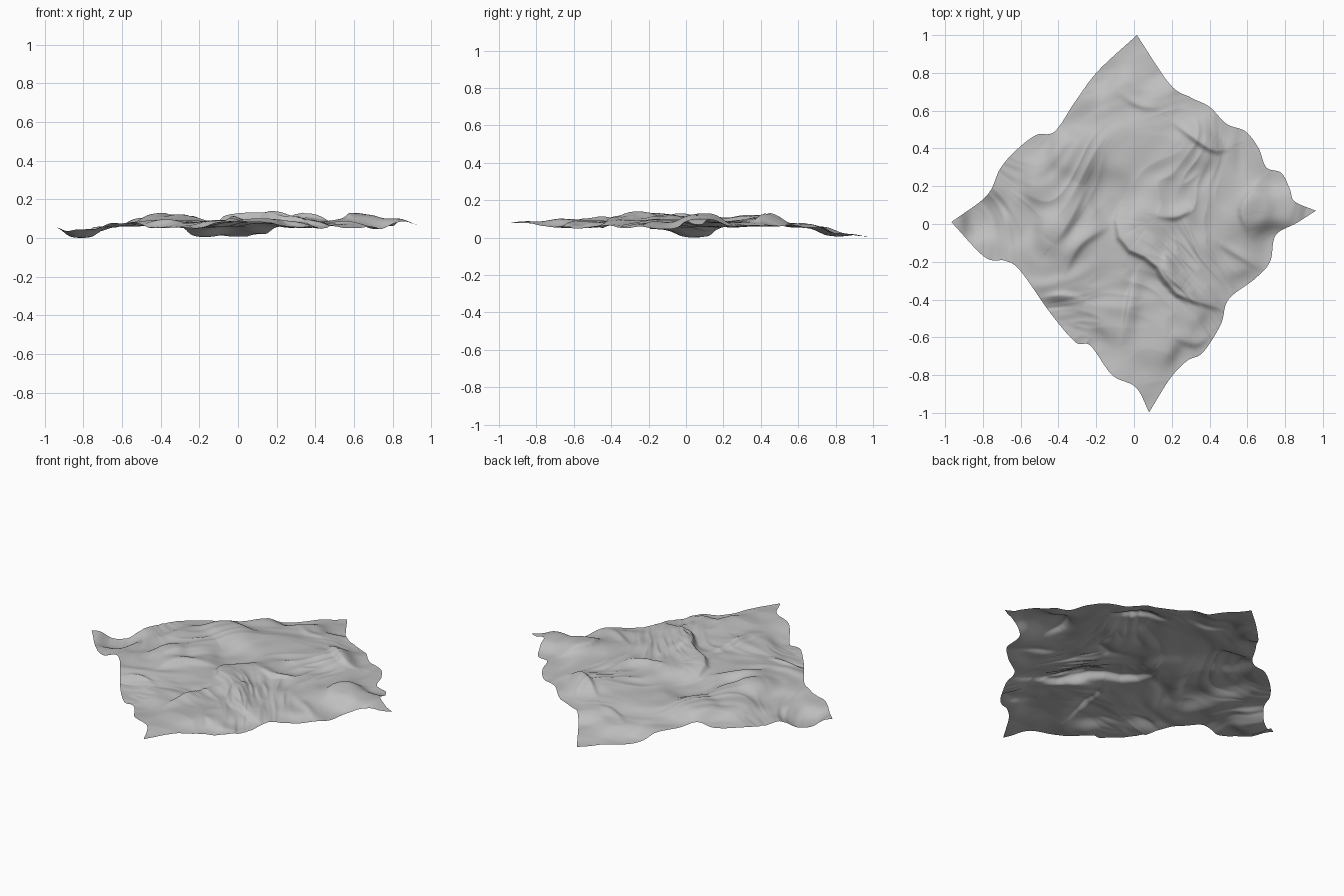
import bpy, math
from mathutils import Vector, noise

if "Cube" in bpy.data.objects:
    bpy.data.objects.remove(bpy.data.objects["Cube"])

N = 260  # grid divisions across the cloth

# Wavy borders of the cloth, corner to corner, seen from the top
SOUTH, EAST, NORTH, WEST = (.08, -.997), (.963, .07), (.015, 1), (-.967, .01)
S_E = [SOUTH, (.19, -.82), (.28, -.725), (.365, -.68), (.46, -.53), (.5, -.4), (.64, -.29),
       (.72, -.2), (.75, -.06), (.86, .005), EAST]
W_N = [WEST, (-.78, .15), (-.71, .29), (-.63, .385), (-.52, .47), (-.42, .49),
       (-.31, .65), (-.19, .81), NORTH]
S_W = [SOUTH, (.01, -.865), (-.115, -.8), (-.23, -.645), (-.31, -.625), (-.44, -.475),
       (-.6, -.25), (-.68, -.195), (-.79, -.175), WEST]
E_N = [EAST, (.85, .12), (.825, .185), (.78, .27), (.7, .3), (.66, .4), (.59, .49), (.49, .53),
       (.4, .62), (.3, .67), (.19, .74), NORTH]

# Broad swells and hollows: x, y, height
SWELLS = [
    (-.97, .01, .062), (-.82, .04, .012), (-.78, -.17, .05), (-.7, .25, .06), (-.6, 0, .06),
    (-.6, -.2, .08), (-.52, .46, .06), (-.45, .2, .11), (-.35, .37, .13), (-.42, -.05, .12),
    (-.3, .05, .09), (-.3, .6, .06), (-.18, .81, .02), (.015, 1, .02), (.1, .85, .03),
    (-.05, .68, .065), (.15, .6, .08), (.3, .66, .06), (0, .4, .085), (-.12, .13, .055),
    (.05, 0, .11), (.2, .2, .09), (.35, .42, .11), (.5, .5, .065), (.65, .35, .065),
    (.45, .2, .085), (.66, .08, .125), (.8, .08, .105), (.965, .07, .07), (.75, -.1, .05),
    (.75, .27, .065), (.55, -.2, .08), (.3, -.15, .095), (.6, -.33, .055), (.45, -.55, .055),
    (.28, -.45, .09), (.28, -.72, .06), (.15, -.65, .105), (.08, -1, .08), (0, -.85, .09),
    (-.1, -.5, .095), (-.25, -.64, .055), (-.15, -.25, .085), (-.4, -.3, .09), (-.45, -.47, .055),
]

# Creased folds: height, width on left of path, width on right of path, path
FOLDS = [
    (.035, .09, .018, [(-.06, .1), (-.09, 0), (-.04, -.12), (.11, -.2), (.22, -.36), (.48, -.45)]),
    (.028, .03, .08, [(-.26, .2), (-.34, .03), (-.43, -.1)]),
    (.02, .025, .05, [(-.13, 0), (-.29, -.11), (-.38, -.27)]),
    (.025, .06, .02, [(.2, .55), (.41, .4), (.51, .41)]),
    (.025, .07, .02, [(.68, .24), (.575, .08), (.61, -.04)]),
    (.02, .05, .018, [(.17, -.14), (.18, -.27), (.28, -.35)]),
    (.022, .05, .016, [(.02, -.25), (-.02, -.4), (-.06, -.64)]),
    (.018, .04, .018, [(.11, .05), (.22, .04), (.31, .09)]),
    (.02, .02, .05, [(-.51, -.4), (-.37, -.38), (-.26, -.41)]),
    (.016, .03, .02, [(-.08, .7), (.03, .63), (.14, .62)]),
    (.02, .05, .025, [(.19, -.58), (.32, -.63), (.4, -.58)]),
    (.014, .03, .02, [(.45, -.1), (.68, -.24)]),
]


def smooth_border(points, steps):
    """Catmull-Rom curve through the points, resampled evenly by length."""
    p = [Vector(q) for q in points]
    p = [2 * p[0] - p[1]] + p + [2 * p[-1] - p[-2]]
    dense = []
    for i in range(1, len(p) - 2):
        a, b, c, d = p[i - 1:i + 3]
        for k in range(24):
            t = k / 24
            dense.append(.5 * (2 * b + (c - a) * t + (2 * a - 5 * b + 4 * c - d) * t * t
                               + (3 * b - a - 3 * c + d) * t ** 3))
    dense.append(p[-2])
    run = [0]
    for a, b in zip(dense, dense[1:]):
        run.append(run[-1] + (b - a).length)
    out, j = [], 0
    for i in range(steps + 1):
        s = run[-1] * i / steps
        while j < len(run) - 2 and run[j + 1] < s:
            j += 1
        out.append(dense[j].lerp(dense[j + 1], (s - run[j]) / (run[j + 1] - run[j])))
    return out


def swell(x, y):
    total = weight = 0
    for px, py, pz in SWELLS:
        w = 1 / ((x - px) ** 2 + (y - py) ** 2 + .004) ** 2
        total += w * pz
        weight += w
    return total / weight


def fold(x, y, height, left, right, path, box):
    if not (box[0] < x < box[1] and box[2] < y < box[3]):
        return 0
    best, side, along = 9, 1, 0
    for i, ((ax, ay), (bx, by)) in enumerate(zip(path, path[1:])):
        dx, dy = bx - ax, by - ay
        t = ((x - ax) * dx + (y - ay) * dy) / (dx * dx + dy * dy)
        t = min(1, max(0, t))
        ex, ey = x - ax - t * dx, y - ay - t * dy
        d = ex * ex + ey * ey
        if d < best:
            best, side, along = d, dx * ey - dy * ex, (i + t) / (len(path) - 1)
    w = left if side > 0 else right
    if best > 6 * w * w:
        return 0
    return height * math.exp(-best / (w * w)) * (.1 + .9 * math.sin(math.pi * along))


def ripple(x, y):
    """Fine creases: stretched noise that fans with the cloth, plus sharper small pleats."""
    p = Vector((x, y, 0))
    a = 1.8 * noise.noise(p * 1.3 + Vector((4, 7, 1))) - .6
    c, s = math.cos(a), math.sin(a)
    along, across = x * c + y * s, y * c - x * s
    soft = noise.noise(Vector((along * 3, across * 9, 2.5)))
    pleat = .5 - abs(noise.noise(Vector((along * 4, across * 13, 8)))) * 2
    patch = max(0, noise.noise(p * 2.2 + Vector((0, 3, 5))) + .25)
    return .01 * soft + .012 * pleat * patch + .005 * noise.noise(p * 7)


# Smooth the fold paths and store their reach
folds = []
for h, l, r, path in FOLDS:
    pts = [tuple(q) for q in smooth_border(path, 10)]
    xs, ys, m = [q[0] for q in pts], [q[1] for q in pts], 2.5 * max(l, r)
    folds.append((h, l, r, pts, (min(xs) - m, max(xs) + m, min(ys) - m, max(ys) + m)))

# Cloth sheet: surface patch spanning the four borders, then lifted into folds
bottom, top, left, right = (smooth_border(b, N) for b in (S_E, W_N, S_W, E_N))
s, e, n, w = (Vector(c) for c in (SOUTH, EAST, NORTH, WEST))
verts = []
for j in range(N + 1):
    v = j / N
    for i in range(N + 1):
        u = i / N
        p = (bottom[i] * (1 - v) + top[i] * v + left[j] * (1 - u) + right[j] * u
             - s * (1 - u) * (1 - v) - e * u * (1 - v) - w * (1 - u) * v - n * u * v)
        # folds and ripples soften towards the corners
        calm = min(1, 1.6 * (1 - max(abs(p.x), abs(p.y))) + .1)
        z = swell(p.x, p.y)
        z += calm * (sum(fold(p.x, p.y, *f) for f in folds) + ripple(p.x, p.y))
        if z > .12:
            z = .12 + .03 * math.tanh((z - .12) / .03)
        verts.append((p.x, p.y, z))
low = min(q[2] for q in verts)
verts = [(x, y, z - low * max(0, 1 - z / .06)) for x, y, z in verts]  # lowest spot near the ground
low = min(q[2] for q in verts)
verts = [(x, y, z - low) for x, y, z in verts]
R = N + 1
faces = [(j * R + i, j * R + i + 1, (j + 1) * R + i + 1, (j + 1) * R + i)
         for j in range(N) for i in range(N)]

mesh = bpy.data.meshes.new("crumpled_cloth")
mesh.from_pydata(verts, [], faces)
mesh.polygons.foreach_set("use_smooth", [True] * len(faces))
grey = bpy.data.materials.new("cloth grey")
grey.diffuse_color = (.52, .52, .52, 1)
grey.use_nodes = True
grey.node_tree.nodes["Principled BSDF"].inputs["Base Color"].default_value = grey.diffuse_color
mesh.materials.append(grey)
cloth = bpy.data.objects.new("crumpled_cloth", mesh)
bpy.context.collection.objects.link(cloth)
